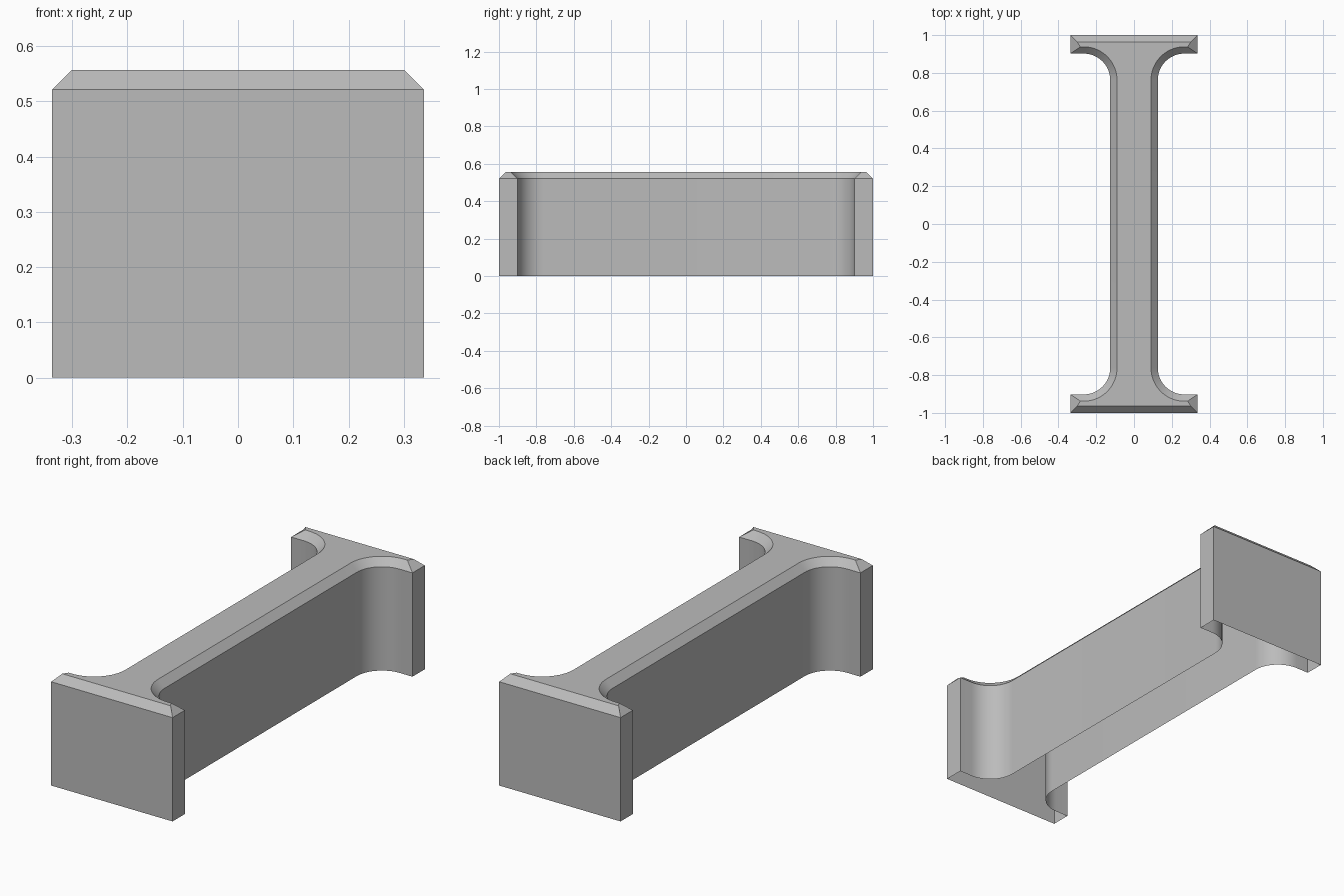
import bpy, bmesh
from math import sin, cos, pi

cube = bpy.data.objects.get("Cube")
if cube:
    bpy.data.objects.remove(cube, do_unlink=True)

HALF_WIDTH, HALF_LENGTH, HEIGHT = 0.337, 1.0, 0.557
PLATE_INNER, WEB, RADIUS = 0.902, 0.126, 0.14
CHAMFER, TIP = 0.036, 0.053
SEGMENTS = 16


def outline(inset, tip):
    """I-shaped outline: one quarter with a fillet, mirrored round the loop."""
    r = RADIUS + inset
    cx, cy = WEB + RADIUS, PLATE_INNER - RADIUS
    quarter = [(HALF_WIDTH - inset, HALF_LENGTH - inset),
               (HALF_WIDTH - tip, PLATE_INNER + inset)]
    for i in range(SEGMENTS + 1):
        a = pi / 2 * (1 + i / SEGMENTS)
        quarter.append((cx + r * cos(a), cy + r * sin(a)))
    back = quarter[::-1]
    return (quarter + [(x, -y) for x, y in back]
            + [(-x, -y) for x, y in quarter] + [(-x, y) for x, y in back])


grey = bpy.data.materials.new("grey")
grey.use_nodes = True
grey.diffuse_color = (0.5, 0.5, 0.5, 1)
grey.node_tree.nodes["Principled BSDF"].inputs["Base Color"].default_value = (0.5, 0.5, 0.5, 1)

# Shell open underneath: walls, chamfer and top
bm = bmesh.new()
levels = [(0, 0, 0), (HEIGHT - CHAMFER, 0, 0), (HEIGHT, CHAMFER, TIP)]
rings = [[bm.verts.new((x, y, z)) for x, y in outline(inset, tip)]
         for z, inset, tip in levels]
for low, high in zip(rings, rings[1:]):
    for i in range(len(low)):
        j = (i + 1) % len(low)
        bm.faces.new((low[j], low[i], high[i], high[j]))
bm.faces.new(rings[-1][::-1])

mesh = bpy.data.meshes.new("beam_shell")
bm.to_mesh(mesh)
bm.free()
mesh.materials.append(grey)
beam = bpy.data.objects.new("beam_shell", mesh)
bpy.context.collection.objects.link(beam)

# Smooth fillets, sharp chamfer edges
bpy.ops.object.select_all(action='DESELECT')
beam.select_set(True)
bpy.context.view_layer.objects.active = beam
bpy.ops.object.shade_smooth_by_angle(angle=pi / 6)
